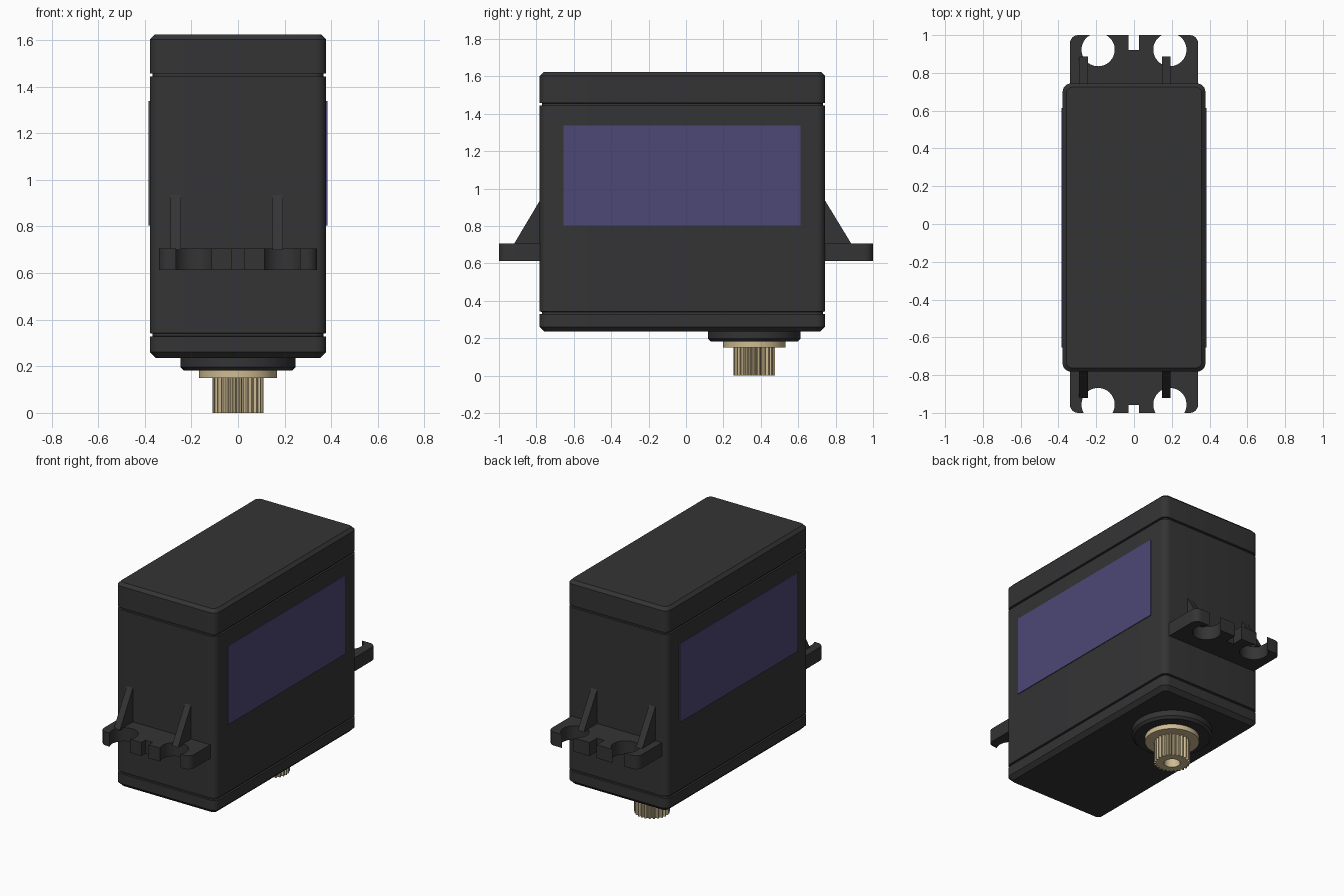
import bpy, bmesh
from math import sin, cos, pi, sqrt, asin, radians

if "Cube" in bpy.data.objects:
    bpy.data.objects.remove(bpy.data.objects["Cube"])


def material(name, rgb):
    m = bpy.data.materials.new(name)
    m.diffuse_color = (*rgb, 1)
    m.use_nodes = True
    m.node_tree.nodes["Principled BSDF"].inputs["Base Color"].default_value = m.diffuse_color
    return m


BLACK = material("black_plastic", (0.034, 0.034, 0.036))
PURPLE = material("purple_label", (0.075, 0.065, 0.18))
BRASS = material("brass", (0.62, 0.50, 0.29))


def finish(name, bm, mat, smooth=True):
    bmesh.ops.recalc_face_normals(bm, faces=bm.faces)
    me = bpy.data.meshes.new(name)
    bm.to_mesh(me)
    bm.free()
    me.materials.append(mat)
    ob = bpy.data.objects.new(name, me)
    bpy.context.collection.objects.link(ob)
    if smooth:
        bpy.ops.object.select_all(action='DESELECT')
        ob.select_set(True)
        bpy.context.view_layer.objects.active = ob
        bpy.ops.object.shade_smooth_by_angle(angle=radians(25))
    return ob


def loft(name, rings, mat):
    """Skin equal-length point rings and cap both ends."""
    bm = bmesh.new()
    vs = [[bm.verts.new(p) for p in r] for r in rings]
    n = len(vs[0])
    for a, b in zip(vs, vs[1:]):
        for i in range(n):
            j = (i + 1) % n
            bm.faces.new((a[i], a[j], b[j], b[i]))
    bm.faces.new(vs[0])
    bm.faces.new(vs[-1])
    return finish(name, bm, mat)


def extrude(name, pts, vec, mat):
    bm = bmesh.new()
    f = bm.faces.new([bm.verts.new(p) for p in pts])
    r = bmesh.ops.extrude_face_region(bm, geom=[f])
    top = [v for v in r["geom"] if isinstance(v, bmesh.types.BMVert)]
    bmesh.ops.translate(bm, verts=top, vec=vec)
    bm.faces.ensure_lookup_table()
    if len(bm.faces) == len(pts) + 1:  # keep the starting cap
        bm.faces.new([v for v in bm.verts][:len(pts)])
    return finish(name, bm, mat)


def arc(cx, cy, r, a0, a1, n):
    return [(cx + r * cos(a0 + (a1 - a0) * i / n),
             cy + r * sin(a0 + (a1 - a0) * i / n)) for i in range(n + 1)]


# Case: rounded rectangle lofted through chamfers and two seam grooves
HX, Y0, Y1, R = 0.378, -0.782, 0.744, 0.045


def case_ring(inset, z):
    r = R - inset * 0.7
    x, a, b = HX - inset, Y0 + inset, Y1 - inset
    pts = []
    for k, (cx, cy) in enumerate([(x - r, b - r), (r - x, b - r),
                                  (r - x, a + r), (x - r, a + r)]):
        pts += arc(cx, cy, r, k * pi / 2, (k + 1) * pi / 2, 6)
    return [(px, py, z) for px, py in pts]


profile = [(0.026, 0.235), (0, 0.261)]
for g in (0.335, 1.45):
    profile += [(0, g - 0.007), (0.012, g - 0.006), (0.012, g + 0.006), (0, g + 0.007)]
profile += [(0, 1.603), (0.02, 1.623)]
loft("servo_case", [case_ring(i, z) for i, z in profile], BLACK)

# Labels on both sides
for side, s in (("right", 1), ("left", -1)):
    x = s * 0.37
    extrude(side + "_label", [(x, -0.655, 0.803), (x, 0.613, 0.803),
                              (x, 0.613, 1.338), (x, -0.655, 1.338)],
            (s * 0.013, 0, 0), PURPLE)


# Mounting ears: open screw slots, centre notch and rounded corners
def ear(name, s, wall, hole_y, notch_y, rib_y):
    W, c, hr, hx = 0.34, 0.045, 0.088, 0.19
    a = asin((1 - hole_y) / hr)
    pts = [(-W, wall - 0.01)]
    pts += arc(-W + c, 1 - c, c, pi, pi / 2, 6)
    slot = lambda cx: arc(cx, hole_y, hr, pi - a, 2 * pi + a, 32)
    pts += slot(-hx)
    pts += [(-0.028, 1), (-0.028, notch_y), (0.026, notch_y), (0.026, 1)]
    pts += slot(hx)
    pts += arc(W - c, 1 - c, c, pi / 2, 0, 6)
    pts += [(W, wall - 0.01)]
    extrude(name + "_ear", [(x, s * y, 0.613) for x, y in pts], (0, 0, 0.092), BLACK)
    # Sloping gusset ribs
    for side, x in (("left", -0.29), ("right", 0.148)):
        tri = [(wall - 0.01, 0.70), (rib_y, 0.70), (wall, 0.935), (wall - 0.01, 0.935)]
        extrude(f"{name}_{side}_rib", [(x, s * y, z) for y, z in tri],
                (0.046, 0, 0), BLACK)


ear("front", -1, 0.782, 0.956, 0.957, 0.922)
ear("back", 1, 0.744, 0.923, 0.92, 0.887)

# Output shaft parts, turned about a shared vertical axis
SY, TEETH = 0.365, 25


def turned(name, prof, mat, n=100, toothed=()):
    rings = []
    for k, (r, z) in enumerate(prof):
        ring = []
        for i in range(n):
            rr = r * (0.87 if k in toothed and i % 4 > 1 else 1)
            t = 2 * pi * i / n
            ring.append((rr * cos(t), SY + rr * sin(t), z))
        rings.append(ring)
    return loft(name, rings, mat)


turned("bearing_boss", [(0.222, 0.182), (0.232, 0.182), (0.247, 0.197), (0.247, 0.24)],
       BLACK, 64)
turned("shaft_collar", [(0.167, 0.15), (0.167, 0.185)], BRASS, 64)
turned("splined_shaft", [(0.05, 0.12), (0.05, 0), (0.11, 0), (0.11, 0.155)],
       BRASS, TEETH * 4, (2, 3))
